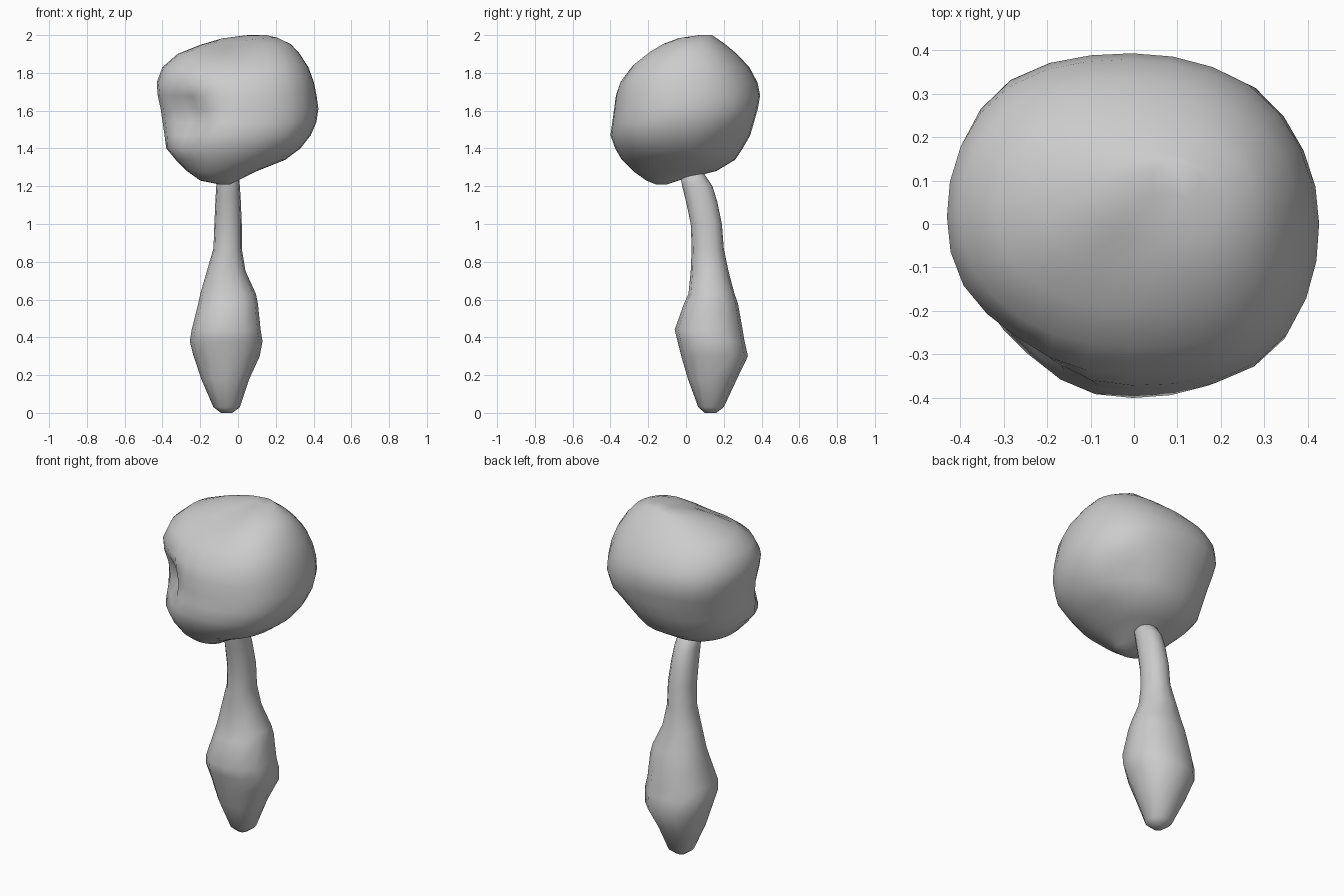
import bpy, bmesh, math
from mathutils import Vector


def loft(name, rings, sides, power=2.0, lumps=()):
    """Skin oval rings (z, x0, x1, y0, y1), then push lumps (centre, radius, amount)."""
    bm = bmesh.new()
    loops = []
    for z, x0, x1, y0, y1 in rings:
        cx, cy, rx, ry = (x0 + x1) / 2, (y0 + y1) / 2, (x1 - x0) / 2, (y1 - y0) / 2
        loop = []
        for i in range(sides):
            a = 2 * math.pi * i / sides
            c, s = math.cos(a), math.sin(a)
            k = (abs(c) ** power + abs(s) ** power) ** (-1 / power)
            loop.append(bm.verts.new((cx + rx * c * k, cy + ry * s * k, z)))
        loops.append(loop)
    for lo, hi in zip(loops, loops[1:]):
        for i in range(sides):
            j = (i + 1) % sides
            bm.faces.new((lo[i], lo[j], hi[j], hi[i]))
    bm.faces.new(loops[0][::-1])
    bm.faces.new(loops[-1])
    bm.normal_update()
    moves = []
    for v in bm.verts:
        d = sum(amt * math.exp(-((v.co - Vector(c)).length / r) ** 2) for c, r, amt in lumps)
        moves.append(v.normal * d)
    for v, m in zip(bm.verts, moves):
        v.co += m
    for f in bm.faces:
        f.smooth = True
    mesh = bpy.data.meshes.new(name)
    bm.to_mesh(mesh)
    bm.free()
    ob = bpy.data.objects.new(name, mesh)
    bpy.context.collection.objects.link(ob)
    return ob


# Tapered, bulging stem that leans forward at the top
loft("stem", [
    (0.00, -.09, -.03, .10, .16),
    (0.03, -.13, .01, .065, .20),
    (0.18, -.195, .06, .01, .27),
    (0.30, -.235, .115, -.025, .328),
    (0.38, -.255, .13, -.045, .31),
    (0.44, -.245, .12, -.06, .30),
    (0.58, -.21, .105, -.01, .275),
    (0.63, -.20, .095, .013, .257),
    (0.75, -.165, .04, .025, .225),
    (0.87, -.13, .02, .03, .20),
    (1.00, -.125, .02, .025, .19),
    (1.12, -.12, .015, .00, .165),
    (1.20, -.115, .01, -.02, .14),
    (1.26, -.11, .005, -.03, .10),
    (1.29, -.085, -.02, .00, .07),
], 12, 2.35)

# Lumpy rounded head with a notch at front left and a hollow near the top
loft("head", [
    (1.21, -.10, -.04, -.16, -.10),
    (1.23, -.20, .00, -.21, -.04),
    (1.28, -.27, .10, -.28, .16),
    (1.34, -.33, .25, -.34, .26),
    (1.40, -.38, .33, -.375, .30),
    (1.47, -.39, .385, -.40, .34),
    (1.54, -.40, .415, -.39, .36),
    (1.61, -.41, .425, -.38, .38),
    (1.68, -.425, .415, -.37, .392),
    (1.75, -.43, .40, -.345, .378),
    (1.83, -.40, .37, -.28, .335),
    (1.90, -.32, .325, -.20, .27),
    (1.95, -.20, .28, -.13, .21),
    (1.985, -.09, .21, -.05, .16),
    (2.00, .04, .15, .06, .14),
], 28, 2.15, [
    ((-.29, -.27, 1.58), .13, -.10),
    ((-.03, -.09, 1.95), .12, -.03),
    ((.24, -.22, 1.80), .17, .035),
    ((.30, -.28, 1.52), .13, .015),
    ((-.28, .29, 1.65), .15, .02),
    ((.26, .26, 1.42), .10, -.025),
    ((.26, .28, 1.56), .10, .015),
])
